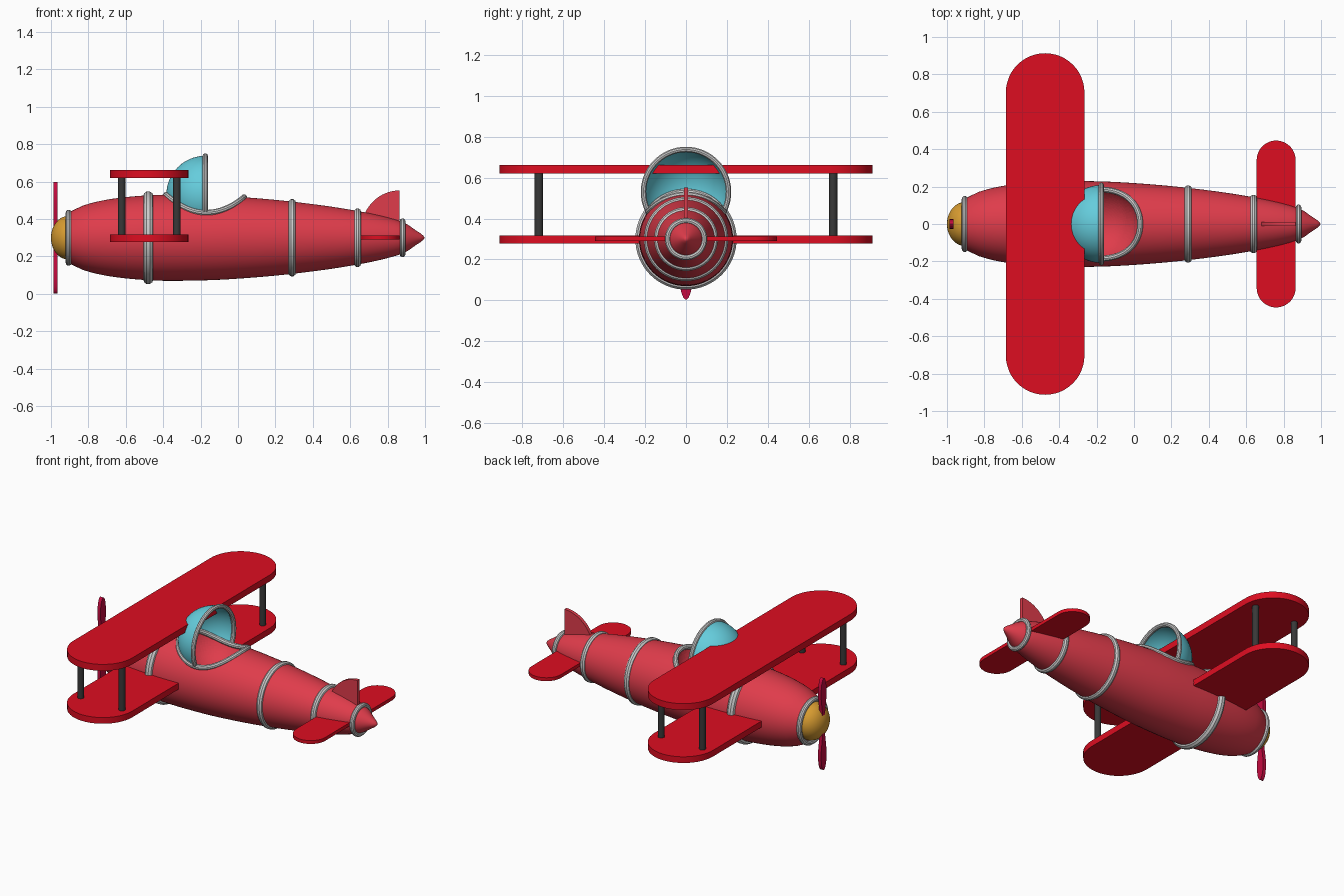
import bpy, bmesh
from math import pi, sin, cos, sqrt, acos
from mathutils import Vector

if "Cube" in bpy.data.objects:
    bpy.data.objects.remove(bpy.data.objects["Cube"])

AX = 0.30                          # height of the fuselage axis
CX, CZ, CR = -0.175, 0.53, 0.208   # cockpit sphere


def material(name, r, g, b):
    m = bpy.data.materials.new(name)
    m.diffuse_color = (r, g, b, 1)
    m.use_nodes = True
    m.node_tree.nodes["Principled BSDF"].inputs["Base Color"].default_value = m.diffuse_color
    return m


BODY = material("body_red", 0.74, 0.045, 0.07)
WING = material("wing_red", 0.73, 0.004, 0.015)
GLASS = material("canopy_blue", 0.13, 0.61, 0.72)
GOLD = material("spinner_gold", 0.68, 0.33, 0.03)
PROP = material("propeller_crimson", 0.55, 0.003, 0.05)
DARK = material("strut_dark", 0.04, 0.04, 0.04)


def finish(name, bm, mat=None, smooth=True):
    me = bpy.data.meshes.new(name)
    bm.to_mesh(me)
    bm.free()
    ob = bpy.data.objects.new(name, me)
    bpy.context.collection.objects.link(ob)
    if mat:
        me.materials.append(mat)
    if smooth:
        shade(ob)
    return ob


def select(ob):
    bpy.ops.object.select_all(action='DESELECT')
    ob.select_set(True)
    bpy.context.view_layer.objects.active = ob


def shade(ob):
    select(ob)
    bpy.ops.object.shade_smooth_by_angle(angle=0.6)


def revolve(name, profile, mat):
    """Spin (x, radius) points around the fuselage axis."""
    bm = bmesh.new()
    vs = [bm.verts.new((x, 0, AX + r)) for x, r in profile]
    es = [bm.edges.new(p) for p in zip(vs, vs[1:])]
    bmesh.ops.spin(bm, geom=vs + es, cent=(0, 0, AX), axis=(1, 0, 0),
                   angle=2 * pi, steps=64)
    bmesh.ops.remove_doubles(bm, verts=bm.verts, dist=1e-5)
    bmesh.ops.recalc_face_normals(bm, faces=bm.faces)
    return finish(name, bm, mat)


def slab(name, outline, thickness, mat):
    """Extrude a flat 3D outline by a thickness vector, centred on it."""
    t = Vector(thickness)
    bm = bmesh.new()
    f = bm.faces.new([bm.verts.new(Vector(p) - t / 2) for p in outline])
    new = bmesh.ops.extrude_face_region(bm, geom=[f], use_keep_orig=True)["geom"]
    bmesh.ops.translate(bm, vec=t, verts=[v for v in new if isinstance(v, bmesh.types.BMVert)])
    bmesh.ops.recalc_face_normals(bm, faces=bm.faces)
    return finish(name, bm, mat)


def tube(name, pts, radius, closed):
    cu = bpy.data.curves.new(name, 'CURVE')
    cu.dimensions = '3D'
    cu.bevel_depth, cu.bevel_resolution, cu.use_fill_caps = radius, 3, True
    sp = cu.splines.new('POLY')
    sp.points.add(len(pts) - 1)
    for p, q in zip(sp.points, pts):
        p.co = (*q, 1)
    sp.use_cyclic_u = closed
    ob = bpy.data.objects.new(name, cu)
    bpy.context.collection.objects.link(ob)
    select(ob)
    bpy.ops.object.convert(target='MESH')
    shade(bpy.context.object)


# Fuselage profile, smoothed through a few (x, radius) points
KEYS = [(-0.905, 0.135), (-0.82, 0.175), (-0.68, 0.207), (-0.48, 0.227), (-0.3, 0.23),
        (-0.05, 0.222), (0.29, 0.193), (0.64, 0.143), (0.88, 0.085), (0.95, 0.04)]


def body_r(x):
    k = KEYS
    i = max(j for j in range(len(k) - 1) if j == 0 or k[j][0] <= x)
    slope = lambda a, b: (k[b][1] - k[a][1]) / (k[b][0] - k[a][0])
    m0, m1 = slope(max(i - 1, 0), i + 1), slope(i, min(i + 2, len(k) - 1))
    h = k[i + 1][0] - k[i][0]
    t = (x - k[i][0]) / h
    return ((2*t**3 - 3*t*t + 1) * k[i][1] + (t**3 - 2*t*t + t) * h * m0
            + (3*t*t - 2*t**3) * k[i + 1][1] + (t**3 - t*t) * h * m1)


def sphere(bm):
    bmesh.ops.create_uvsphere(bm, u_segments=64, v_segments=48, radius=CR)
    bmesh.ops.translate(bm, vec=(CX, 0, CZ), verts=bm.verts)


# Fuselage with a scooped cockpit
xs = [-0.905 + (0.95 + 0.905) * i / 48 for i in range(49)]
profile = [(-0.905, 0)] + [(x, body_r(x)) for x in xs] + [(0.975, 0.024), (0.99, 0.012), (0.998, 0)]
fuselage = revolve("fuselage", profile, BODY)
bm = bmesh.new()
sphere(bm)
cutter = finish("cockpit_cutter", bm, BODY, False)
cutter.hide_render = True
mod = fuselage.modifiers.new("cockpit", 'BOOLEAN')
mod.object, mod.operation, mod.solver = cutter, 'DIFFERENCE', 'EXACT'
select(fuselage)
bpy.ops.object.modifier_move_to_index(modifier="cockpit", index=0)
bpy.ops.object.modifier_apply(modifier="cockpit")
bpy.data.objects.remove(cutter)
shade(fuselage)

# Canopy: front half of the sphere, above the fuselage
bm = bmesh.new()
sphere(bm)
bmesh.ops.bisect_plane(bm, geom=bm.verts[:] + bm.edges[:] + bm.faces[:], dist=1e-5,
                       plane_co=(CX, 0, 0), plane_no=(1, 0, 0), clear_outer=True)
inside = [f for f in bm.faces
          if all(sqrt(v.co.y**2 + (v.co.z - AX)**2) < body_r(v.co.x) for v in f.verts)]
bmesh.ops.delete(bm, geom=inside, context='FACES')
finish("canopy", bm, GLASS)

# Cockpit rim (sphere meets fuselage) and canopy arch
d = CZ - AX
rim = []
for i in range(72):
    a = 2 * pi * i / 72
    x = CX + CR * cos(a)
    r = body_r(x)
    t = acos(min(1, ((x - CX)**2 + r*r + d*d - CR*CR) / (2 * r * d)))
    s = 1 if sin(a) >= 0 else -1
    rim.append((x, s * r * sin(t), AX + r * cos(t)))
tube("cockpit_rim", rim, 0.016, True)
arch = [-0.5 + (pi + 1.0) * i / 40 for i in range(41)]
tube("canopy_arch", [(CX, CR * cos(a), CZ + CR * sin(a)) for a in arch], 0.014, False)

# Hoops around the fuselage: x, outer radius, tube radius
for n, (x, out, tr) in enumerate([(-0.905, 0.15, 0.016), (-0.48, 0.249, 0.027), (0.289, 0.207, 0.021),
                                  (0.639, 0.157, 0.019), (0.88, 0.104, 0.015)]):
    ring = [(x, (out - tr) * cos(2*pi*i/64), AX + (out - tr) * sin(2*pi*i/64)) for i in range(64)]
    tube(f"fuselage_hoop_{n + 1}", ring, tr, True)


# Wings and tailplane: flat slabs with round tips
def wing(name, x, r, half_span, z, thick):
    pts = []
    for s in (1, -1):
        for i in range(25):
            a = pi * i / 24
            pts.append((x + s * r * cos(a), s * (half_span - r + r * sin(a)), z))
    slab(name, pts, (0, 0, thick), WING)


wing("upper_wing", -0.475, 0.21, 0.913, 0.641, 0.042)
wing("lower_wing", -0.475, 0.21, 0.913, 0.298, 0.04)
wing("tailplane", 0.76, 0.104, 0.446, 0.301, 0.022)

# Tail fin: quarter ellipse
fin = [(0.864, 0, AX)] + [(0.864 - 0.205 * sin(pi*i/40), 0, 0.34 + 0.213 * cos(pi*i/40))
                          for i in range(21)] + [(0.659, 0, AX)]
slab("tail_fin", fin, (0, 0.022, 0), BODY)

# Wing struts
for x in (-0.622, -0.327):
    for y in (-0.72, 0.72):
        bm = bmesh.new()
        bmesh.ops.create_cone(bm, cap_ends=True, segments=24, radius1=0.02, radius2=0.02, depth=0.32)
        bmesh.ops.translate(bm, vec=(x, y, 0.47), verts=bm.verts)
        finish("wing_strut", bm, DARK)

# Spinner and two propeller blades
revolve("spinner", [(-0.905 - 0.095 * cos(pi*i/32), 0.117 * sin(pi*i/32)) for i in range(17)], GOLD)
half = [(0.03, 0.012), (0.08, 0.014), (0.12, 0.02), (0.17, 0.027), (0.22, 0.028),
        (0.26, 0.023), (0.285, 0.014), (0.294, 0.007)]
for name, s in (("upper_blade", 1), ("lower_blade", -1)):
    pts = [(-0.976, w, AX + s * r) for r, w in half] + [(-0.976, 0, AX + s * 0.297)]
    pts += [(-0.976, -w, AX + s * r) for r, w in reversed(half)]
    slab(name, pts, (0.022, 0, 0), PROP)
